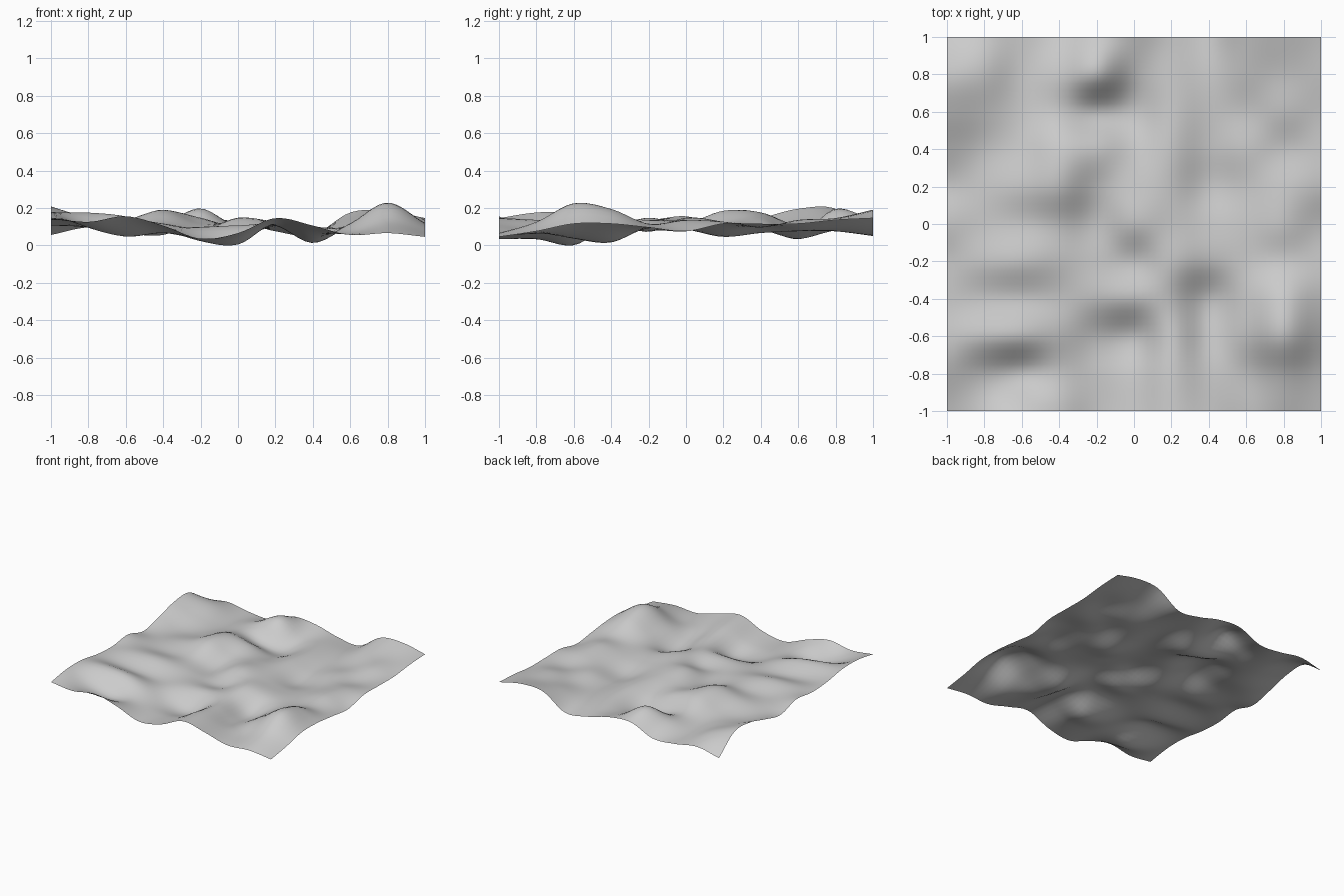
import bpy, bmesh, math

cube = bpy.data.objects.get("Cube")
if cube:
    bpy.data.objects.remove(cube)

# Coarse relief in hundredths: rows run front to back, columns run -x to +x
RELIEF = [
    [15, 13, 16, 11, 4, 7, 15, 11, 6, 7, 5],
    [18, 10, 5, 7, 4, 5, 14, 8, 7, 13, 8],
    [18, 18, 16, 10, 3, 1, 12, 4, 12, 23, 12],
    [15, 12, 10, 9, 10, 11, 11, 2, 11, 20, 12],
    [14, 15, 15, 12, 9, 8, 14, 10, 10, 12, 10],
    [16, 12, 11, 12, 8, 15, 13, 9, 10, 14, 8],
    [11, 11, 14, 19, 12, 13, 12, 5, 9, 13, 12],
    [15, 10, 11, 18, 15, 9, 12, 7, 11, 10, 12],
    [20, 13, 9, 11, 6, 4, 11, 8, 10, 14, 12],
    [20, 15, 8, 12, 20, 9, 10, 8, 14, 15, 14],
    [6, 10, 7, 6, 14, 13, 8, 6, 18, 19, 15],
]


def spline(values, u):
    """Smooth curve through evenly spaced values, u from -1 to 1."""
    last = len(values) - 1
    t = (u + 1) / 2 * last
    i = max(0, min(last - 1, math.floor(t)))
    f = t - i
    b, c = values[i], values[i + 1]
    a = values[i - 1] if i > 0 else 2 * b - c
    d = values[i + 2] if i + 2 <= last else 2 * c - b
    return b + f / 2 * (c - a + f * (2 * a - 5 * b + 4 * c - d
                                     + f * (3 * (b - c) + d - a)))


def height(x, y):
    return spline([spline(row, x) for row in RELIEF], y) / 100


# Rolling ground sheet, resting on its lowest hollow
bm = bmesh.new()
bmesh.ops.create_grid(bm, x_segments=56, y_segments=56, size=1)
for v in bm.verts:
    v.co.z = height(v.co.x, v.co.y)
lowest = min(v.co.z for v in bm.verts)
for v in bm.verts:
    v.co.z -= lowest
for face in bm.faces:
    face.smooth = True

mesh = bpy.data.meshes.new("terrain")
bm.to_mesh(mesh)
bm.free()
terrain = bpy.data.objects.new("terrain", mesh)
bpy.context.collection.objects.link(terrain)

# Plain grey ground
grey = bpy.data.materials.new("light grey")
grey.use_nodes = True
colour = (0.6, 0.6, 0.6, 1)
grey.diffuse_color = colour
grey.node_tree.nodes["Principled BSDF"].inputs["Base Color"].default_value = colour
mesh.materials.append(grey)
